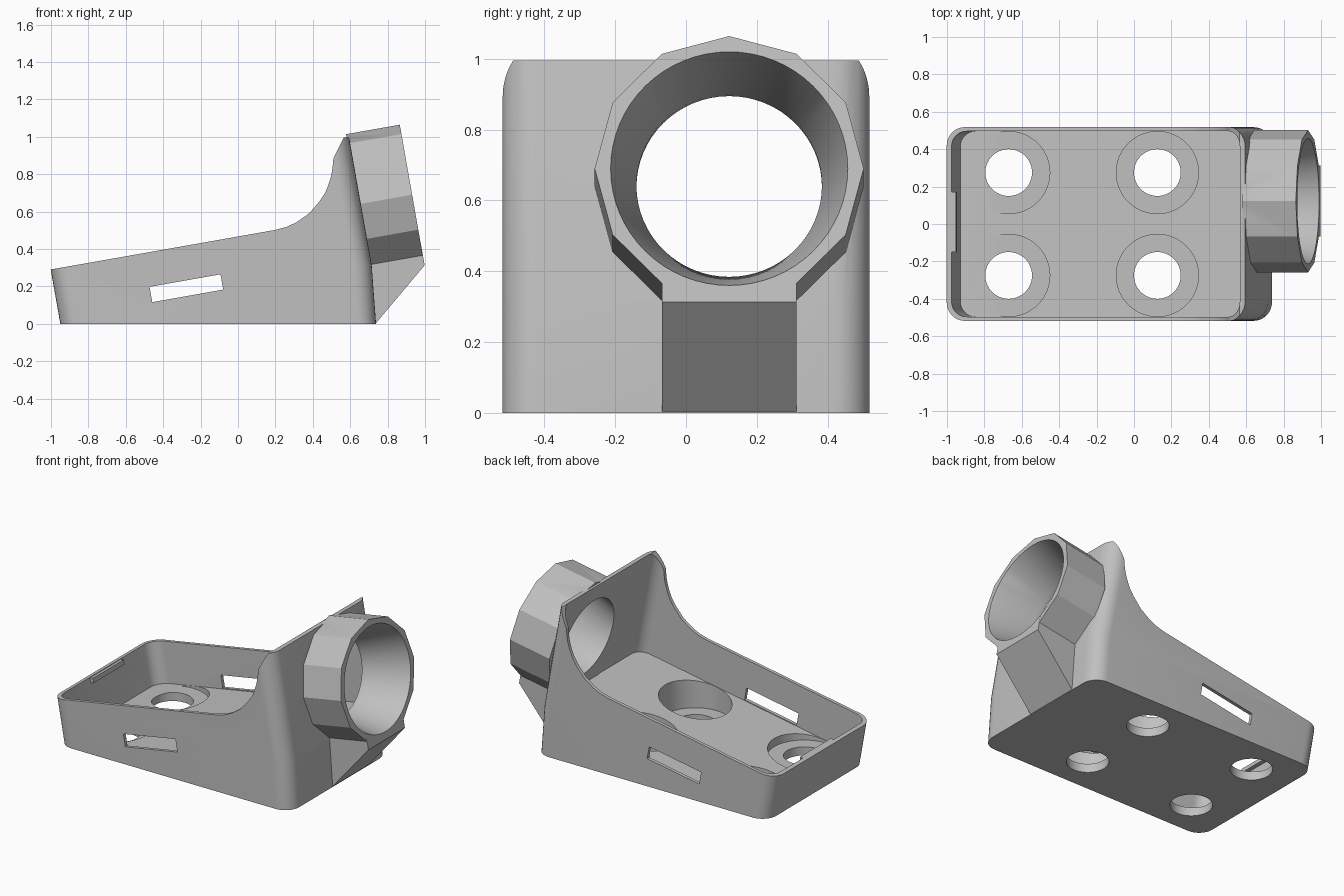
import bpy, bmesh, math
from mathutils import Matrix, Vector

old = bpy.data.objects.get("Cube")
if old:
    bpy.data.objects.remove(old, do_unlink=True)

TILT = math.radians(10)
LEAN = math.tan(TILT)

grey = bpy.data.materials.new("plain grey")
grey.use_nodes = True
COLOUR = (0.53, 0.53, 0.53, 1)
grey.diffuse_color = COLOUR
grey.node_tree.nodes["Principled BSDF"].inputs["Base Color"].default_value = COLOUR


def loft(name, rings):
    """Closed solid through rings with equal point counts."""
    bm = bmesh.new()
    loops = [[bm.verts.new(p) for p in ring] for ring in rings]
    for low, high in zip(loops, loops[1:]):
        for i in range(len(low)):
            j = (i + 1) % len(low)
            bm.faces.new((low[i], low[j], high[j], high[i]))
    bm.faces.new(loops[0][::-1])
    bm.faces.new(loops[-1])
    bmesh.ops.recalc_face_normals(bm, faces=bm.faces)
    mesh = bpy.data.meshes.new(name)
    bm.to_mesh(mesh)
    bm.free()
    mesh.materials.append(grey)
    ob = bpy.data.objects.new(name, mesh)
    bpy.context.collection.objects.link(ob)
    return ob


def rounded(x0, x1, half_y, r, steps=8):
    """Rounded rectangle outline."""
    pts = []
    corners = [(x1 - r, half_y - r), (x0 + r, half_y - r),
               (x0 + r, r - half_y), (x1 - r, r - half_y)]
    for k, (cx, cy) in enumerate(corners):
        for s in range(steps + 1):
            a = (k + s / steps) * math.pi / 2
            pts.append((cx + r * math.cos(a), cy + r * math.sin(a)))
    return pts


def side_prism(name, outline, y0, y1):
    """Side outline (x, z) extruded across y."""
    return loft(name, [[(x, y, z) for x, z in outline] for y in (y0, y1)])


def turned(name, sides, stations, matrix):
    """Solid about local z from (height, radius) stations."""
    rings = []
    for h, r in stations:
        rings.append([matrix @ Vector((r * math.cos(t), r * math.sin(t), h))
                      for t in (2 * math.pi * i / sides for i in range(sides))])
    return loft(name, rings)


def combine(target, tool, operation):
    tool.hide_render = True
    mod = target.modifiers.new("join", "BOOLEAN")
    mod.object = tool
    mod.operation = operation
    mod.solver = "EXACT"
    bpy.context.view_layer.objects.active = target
    bpy.ops.object.modifier_apply(modifier=mod.name)
    bpy.data.objects.remove(tool, do_unlink=True)


# Leaning box with rounded corners
levels = [(0, -0.95, 0.738), (0.31, -1.005, 0.715), (1.2, -1.162, 0.558)]
body = loft("bracket_body", [[(x, y, z) for x, y in rounded(a, b, 0.518, 0.1)]
                             for z, a, b in levels])

# Hollow interior with a sloping floor
FLOOR = 0.188


def floor_z(x):
    return (FLOOR + x * math.sin(TILT)) / math.cos(TILT)


base = [(x, y, floor_z(x)) for x, y in rounded(-0.928, 0.686, 0.496, 0.08)]
top = [(x - LEAN * (1.3 - z), y, 1.3) for x, y, z in base]
combine(body, loft("interior", [base, top]), "DIFFERENCE")

# Sloped rim sweeping up to the tall end wall
rim = [(-1.3, 0.2375), (0.2, 0.502), (0.26, 0.518), (0.313, 0.543), (0.38, 0.59),
       (0.436, 0.655), (0.466, 0.70), (0.484, 0.745), (0.498, 0.79), (0.505, 0.83),
       (0.51, 0.885), (0.565, 0.995), (0.9, 0.995), (0.9, 1.6), (-1.3, 1.6)]
combine(body, side_prism("rim_cut", rim, -1, 1), "DIFFERENCE")

# Twelve-sided socket and the gusset beneath it
axis = Vector((math.cos(TILT), 0, math.sin(TILT)))
up = Vector((-math.sin(TILT), 0, math.cos(TILT)))
side = axis.cross(up)
socket_frame = Matrix.Translation((0.931, 0.122, 0.69)) @ Matrix((up, side, axis)).transposed().to_4x4()
combine(body, turned("socket", 12, [(-0.292, 0.38), (0, 0.38)], socket_frame), "UNION")
gusset = [(0.735, 0.0), (0.998, 0.313), (0.972, 0.46), (0.67, 0.46), (0.7, 0.1), (0.705, 0.0)]
combine(body, side_prism("gusset", gusset, -0.068, 0.312), "UNION")

# Tapered bore through the socket and end wall
bore = [(-0.5, 0.262), (-0.275, 0.262), (0, 0.335), (0.1, 0.3615)]
combine(body, turned("bore", 64, bore, socket_frame), "DIFFERENCE")

# Counterbored mounting holes
for x in (-0.67, 0.125):
    for y in (-0.275, 0.275):
        place = Matrix.Translation((x, y, 0))
        hole = [(-0.1, 0.125), (0.057, 0.125), (0.057, 0.22), (0.4, 0.22)]
        combine(body, turned("mounting_hole", 48, hole, place), "DIFFERENCE")


def tilted_box(cx, cz, length, height):
    c, s = math.cos(TILT), math.sin(TILT)
    return [(cx + a * length / 2 * c - b * height / 2 * s,
             cz + a * length / 2 * s + b * height / 2 * c)
            for a, b in ((-1, -1), (1, -1), (1, 1), (-1, 1))]


# Slot through both long walls
combine(body, side_prism("slot", tilted_box(-0.276, 0.19, 0.385, 0.083), -1, 1), "DIFFERENCE")

# Small catch inside the low end wall
combine(body, side_prism("catch", tilted_box(-0.967, 0.277, 0.036, 0.03), -0.15, 0.17), "UNION")

# Smooth rounded parts, crisp edges
bpy.ops.object.select_all(action="DESELECT")
body.select_set(True)
bpy.context.view_layer.objects.active = body
bpy.ops.object.shade_smooth_by_angle(angle=math.radians(25))
